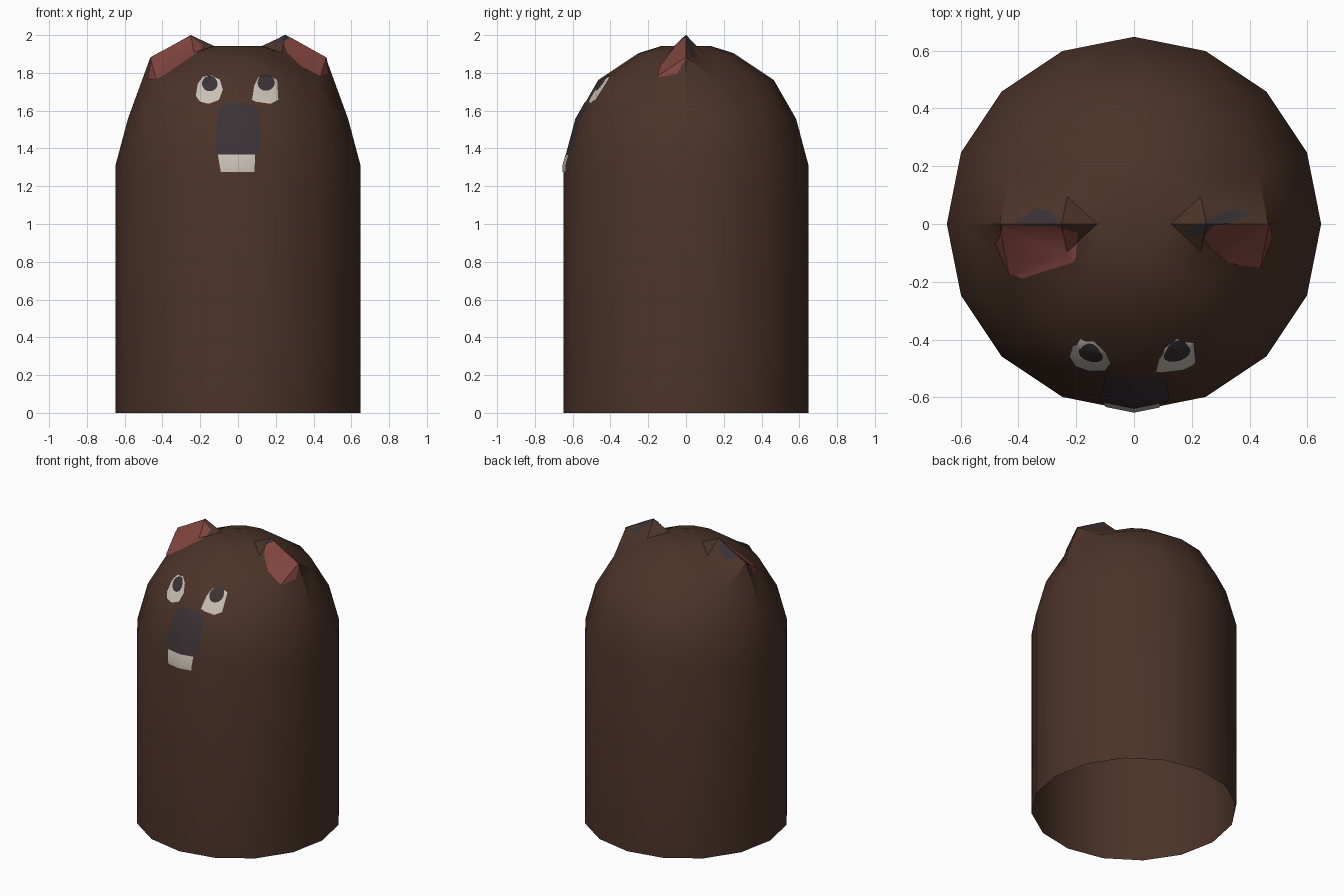
import bpy, bmesh, math
from mathutils import Vector

if "Cube" in bpy.data.objects:
    bpy.data.objects.remove(bpy.data.objects["Cube"])


def material(name, r, g, b):
    def lin(c):
        c /= 255
        return c / 12.92 if c <= 0.04045 else ((c + 0.055) / 1.055) ** 2.4
    m = bpy.data.materials.new(name)
    m.diffuse_color = (lin(r), lin(g), lin(b), 1)
    m.use_nodes = True
    m.node_tree.nodes["Principled BSDF"].inputs["Base Color"].default_value = m.diffuse_color
    return m


BROWN = material("brown fur", 75, 51, 40)
RED = material("inner ear red", 128, 68, 62)
CREAM = material("cream white", 200, 192, 181)
DARK = material("dark grey", 58, 51, 54)


def add_object(name, bm, mat):
    me = bpy.data.meshes.new(name)
    bm.to_mesh(me)
    bm.free()
    me.materials.append(mat)
    ob = bpy.data.objects.new(name, me)
    bpy.context.collection.objects.link(ob)
    bpy.ops.object.select_all(action='DESELECT')
    ob.select_set(True)
    bpy.context.view_layer.objects.active = ob
    bpy.ops.object.shade_smooth_by_angle(angle=math.radians(40))
    return ob


# Body: open 16-sided tube with a dome; each ear is two raised dome vertices
SIDES = 16
PROFILE = [(0.648, 0), (0.648, 1.312), (0.583, 1.556), (0.465, 1.762),
           (0.25, 1.905), (0.128, 1.943)]
EARS = {3: 1.88, 4: 2.0}
bm = bmesh.new()
rings = []
for k, (r, z) in enumerate(PROFILE):
    ring = []
    for i in range(SIDES):
        a = 2 * math.pi * i / SIDES
        height = EARS.get(k, z) if i in (0, SIDES // 2) else z
        ring.append(bm.verts.new((r * math.cos(a), r * math.sin(a), height)))
    rings.append(ring)
for lo, hi in zip(rings, rings[1:]):
    for i in range(SIDES):
        j = (i + 1) % SIDES
        bm.faces.new((lo[i], lo[j], hi[j], hi[i]))
bm.faces.new(rings[-1])
bmesh.ops.triangulate(bm, faces=[f for f in bm.faces
                                 if any(v.co.z > 1.5 for v in f.verts) and len(f.verts) == 4])
body = add_object("body", bm, BROWN)


def decal(name, outline, mat, lift=0.003, axis=1):
    """Trim a copy of the body to a convex outline seen from the front (axis 1)
    or the top (axis 2), then lift it just off the surface."""
    bm = bmesh.new()
    bm.from_mesh(body.data)
    facing = Vector((0, -1, 0)) if axis == 1 else Vector((0, 0, 1))
    bmesh.ops.delete(bm, geom=[f for f in bm.faces if f.normal.dot(facing) < 0.01],
                     context='FACES')
    pts = [Vector((a, 0, b)) if axis == 1 else Vector((a, b, 0)) for a, b in outline]
    mid = sum(pts, Vector()) / len(pts)
    for p, q in zip(pts, pts[1:] + pts[:1]):
        n = (q - p).cross(facing).normalized()
        if n.dot(p - mid) < 0:
            n = -n
        bmesh.ops.bisect_plane(bm, geom=bm.verts[:] + bm.edges[:] + bm.faces[:],
                               plane_co=p, plane_no=n, clear_outer=True)
    bm.normal_update()
    for v in bm.verts:
        v.co += v.normal * lift
    add_object(name, bm, mat)


def ellipse(cx, cz, rx, rz, n=14):
    return [(cx + rx * math.cos(2 * math.pi * i / n), cz + rz * math.sin(2 * math.pi * i / n))
            for i in range(n)]


# Eyes
decal("left_eye_white", [(-.222, 1.677), (-.212, 1.741), (-.185, 1.778), (-.138, 1.783),
                         (-.095, 1.762), (-.08, 1.709), (-.1, 1.656), (-.153, 1.635),
                         (-.2, 1.646)], CREAM)
decal("right_eye_white", [(.074, 1.656), (.085, 1.73), (.106, 1.772), (.148, 1.788),
                          (.206, 1.762), (.212, 1.656), (.17, 1.635), (.095, 1.646)], CREAM)
decal("left_pupil", ellipse(-.148, 1.739, .041, .04), DARK, 0.006)
decal("right_pupil", ellipse(.147, 1.744, .045, .042), DARK, 0.006)

# Muzzle and teeth
decal("muzzle", [(-.102, 1.61), (-.05, 1.642), (.05, 1.642), (.11, 1.61), (.121, 1.45),
                 (.115, 1.362), (-.122, 1.362)], DARK)
decal("teeth", [(-.106, 1.366), (.09, 1.366), (.086, 1.275), (-.09, 1.275)], CREAM, 0.005)

# Inner ears
decal("left_inner_ear", [(-.476, 1.767), (-.455, 1.885), (-.254, 1.99), (-.19, 1.947),
                         (-.2, 1.91), (-.386, 1.783), (-.44, 1.762)], RED, 0.004)
decal("right_inner_ear", [(.238, 1.963), (.286, 1.99), (.466, 1.89), (.476, 1.794),
                          (.44, 1.778), (.328, 1.836), (.26, 1.905)], RED, 0.004)

# Dark patches behind the ears
decal("left_ear_back", [(-.41, .002), (-.34, .055), (-.29, .045), (-.25, .002)],
      DARK, 0.002, axis=2)
decal("right_ear_back", [(.2, -.05), (.19, -.02), (.28, .03), (.37, .055), (.4, .03),
                         (.39, .005), (.25, -.03)], DARK, 0.002, axis=2)
